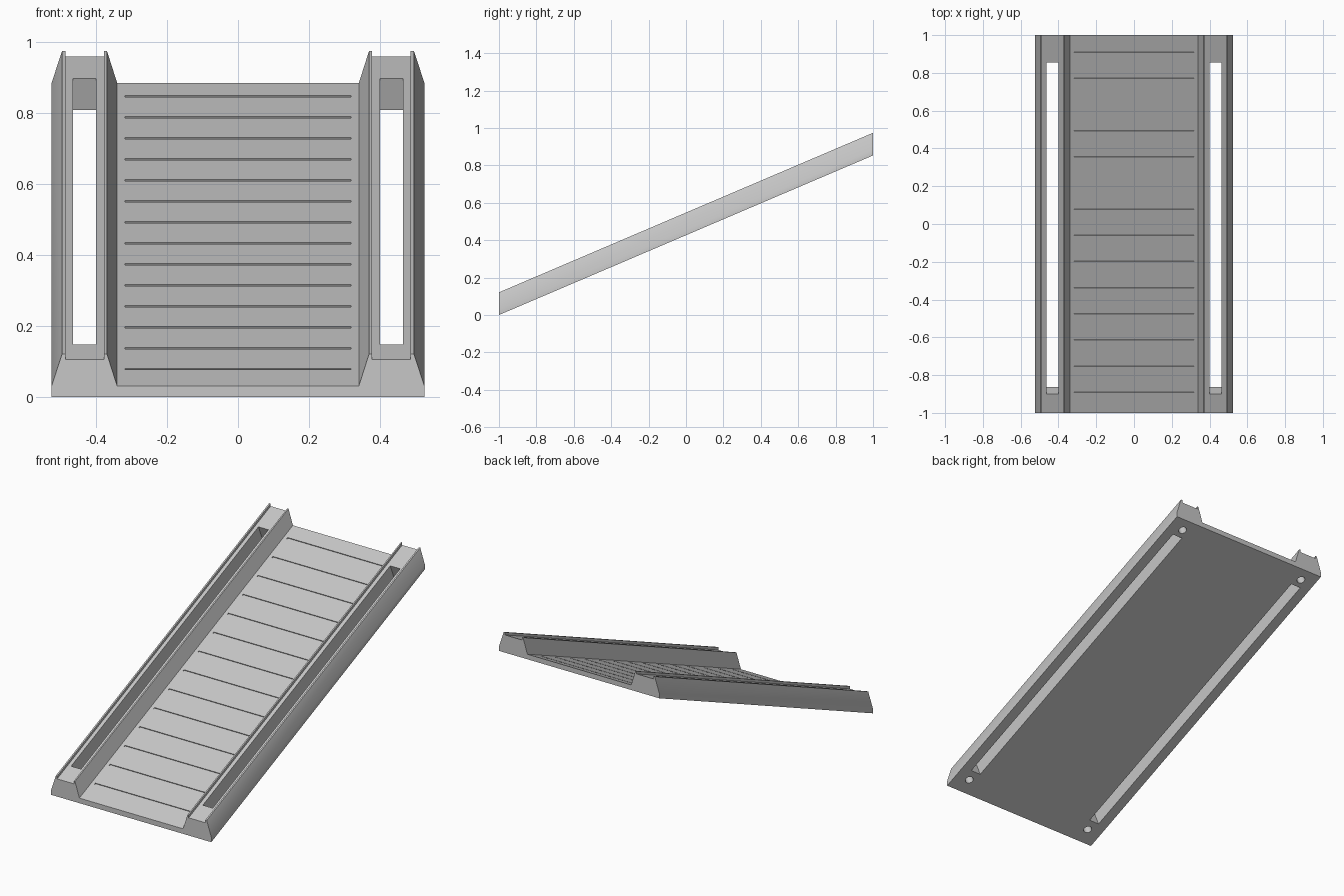
import bpy, bmesh, math
from mathutils import Matrix, Vector

cube = bpy.data.objects.get("Cube")
if cube:
    bpy.data.objects.remove(cube, do_unlink=True)

SLOPE = 0.4265
TILT = Matrix.Rotation(math.atan(SLOPE), 4, 'X')

grey = bpy.data.materials.new("plain grey")
grey.use_nodes = True
colour = (0.57, 0.57, 0.57, 1)
grey.diffuse_color = colour
grey.node_tree.nodes["Principled BSDF"].inputs["Base Color"].default_value = colour


def on_ramp(x, y, height):
    """Point at a given height above the sloping underside."""
    return Vector((x, y, height + SLOPE * (y + 1)))


def new_object(name, bm):
    bmesh.ops.recalc_face_normals(bm, faces=bm.faces)
    mesh = bpy.data.meshes.new(name)
    bm.to_mesh(mesh)
    bm.free()
    mesh.materials.append(grey)
    obj = bpy.data.objects.new(name, mesh)
    bpy.context.collection.objects.link(obj)
    return obj


# Ramp body: mirrored cross-section with a channelled rail on each side
half = [(0.525, 0), (0.525, 0.03), (0.495, 0.121), (0.486, 0.121), (0.486, 0.105),
        (0.377, 0.105), (0.377, 0.121), (0.369, 0.121), (0.34, 0.03)]
section = half + [(-x, z) for x, z in reversed(half)]
bm = bmesh.new()
front = [bm.verts.new(on_ramp(x, -1, z)) for x, z in section]
back = [bm.verts.new(on_ramp(x, 1, z)) for x, z in section]
bm.faces.new(front)
bm.faces.new(back)
for i in range(len(section)):
    j = (i + 1) % len(section)
    bm.faces.new((front[i], front[j], back[j], back[i]))
ramp = new_object("ramp_body", bm)

# Cutters, all square to the slope
bm = bmesh.new()


def cut_box(centre, size):
    matrix = Matrix.Translation(centre) @ TILT @ Matrix.Diagonal((*size, 1))
    bmesh.ops.create_cube(bm, size=1, matrix=matrix)


def cut_hole(centre, radius, depth):
    matrix = Matrix.Translation(centre) @ TILT
    bmesh.ops.create_cone(bm, cap_ends=True, segments=24, radius1=radius,
                          radius2=radius, depth=depth, matrix=matrix)


slot_length = 1.755 * math.hypot(1, SLOPE)
for side in (-1, 1):
    # Long through slot in the rail, with a blind hole beyond each end
    cut_box(on_ramp(side * 0.432, 0.0155, 0), (0.065, slot_length, 0.4))
    for y in (-0.918, 0.938):
        cut_hole(on_ramp(side * 0.432, y, 0), 0.023, 0.1)

# Grip grooves across the deck
for i in range(14):
    cut_box(on_ramp(0, -0.887 + i * 0.1385, 0.03), (0.636, 0.01, 0.01))
cutter = new_object("cutter", bm)
cutter.hide_render = True

# Cut the body and drop the cutter
mod = ramp.modifiers.new("cuts", 'BOOLEAN')
mod.operation = 'DIFFERENCE'
mod.solver = 'EXACT'
mod.object = cutter
bpy.context.view_layer.objects.active = ramp
ramp.select_set(True)
bpy.ops.object.modifier_apply(modifier=mod.name)
bpy.data.objects.remove(cutter, do_unlink=True)
bpy.ops.object.shade_smooth_by_angle(angle=math.radians(20))
